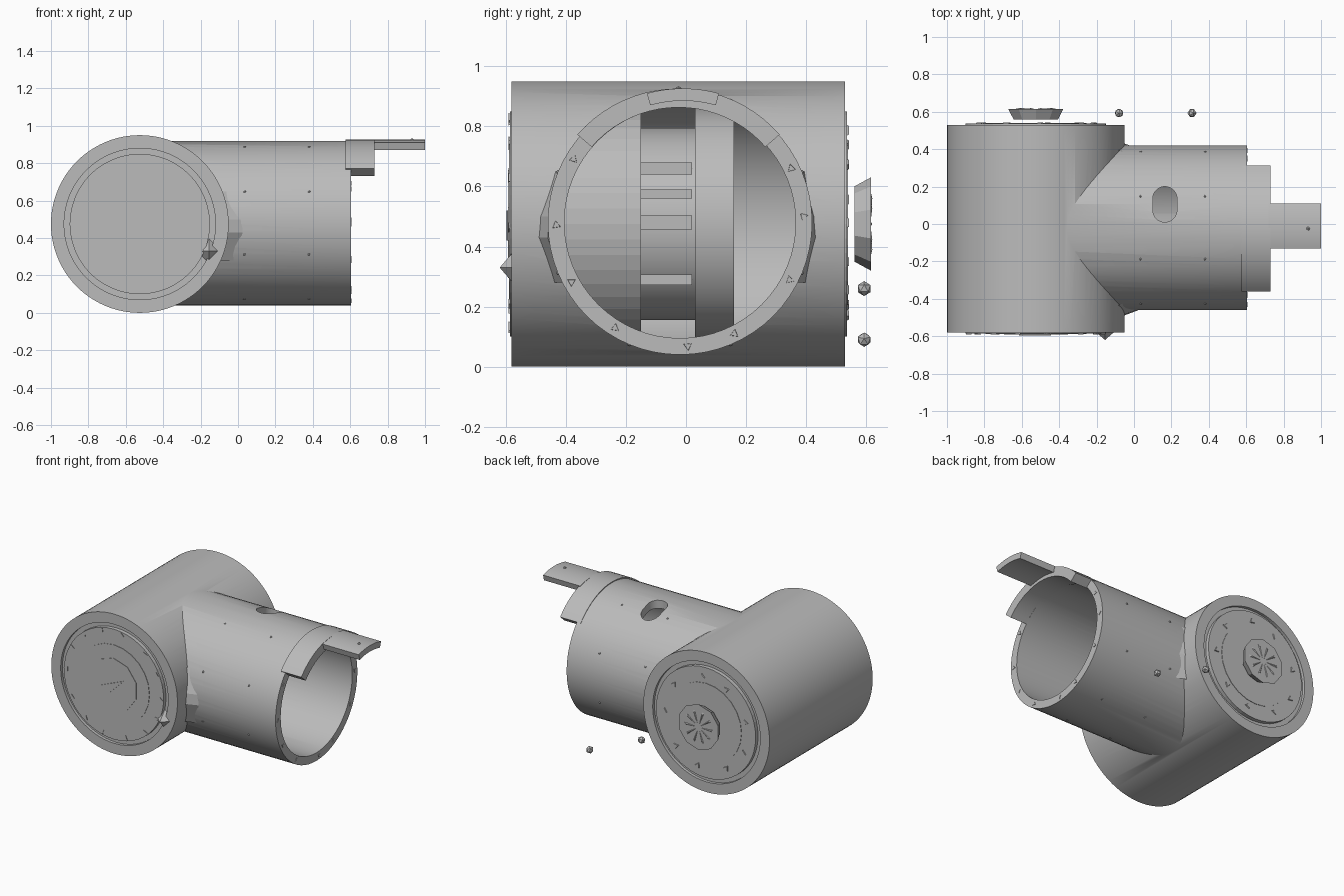
import bpy, bmesh, math, random
from math import sin, cos, pi, radians
from mathutils import Matrix, Vector

random.seed(4)
cube = bpy.data.objects.get("Cube")
if cube:
    bpy.data.objects.remove(cube)

grey = bpy.data.materials.new("plain grey")
grey.use_nodes = True
grey.diffuse_color = (0.5, 0.5, 0.5, 1)
grey.node_tree.nodes["Principled BSDF"].inputs["Base Color"].default_value = (0.5, 0.5, 0.5, 1)

DX, DZ = -0.525, 0.475      # drum axis
PY, PZ = -0.02, 0.48        # pipe axis
AXIS = {"x": Matrix.Rotation(pi / 2, 4, "Y"),
        "y": Matrix.Rotation(-pi / 2, 4, "X"),
        "z": Matrix.Identity(4)}


def finish(name, bm):
    bmesh.ops.recalc_face_normals(bm, faces=bm.faces)
    me = bpy.data.meshes.new(name)
    bm.to_mesh(me)
    bm.free()
    me.materials.append(grey)
    ob = bpy.data.objects.new(name, me)
    bpy.context.collection.objects.link(ob)
    return ob


def add_cone(bm, axis, centre, depth, r1, r2, sides=64):
    """Cone or cylinder; r1 is the end at the lower coordinate."""
    bmesh.ops.create_cone(bm, cap_ends=True, segments=sides, radius1=r1, radius2=r2,
                          depth=depth, matrix=Matrix.Translation(centre) @ AXIS[axis])


def drum_disc(name, y0, y1, r, sides=64, r2=None):
    bm = bmesh.new()
    add_cone(bm, "y", (DX, (y0 + y1) / 2, DZ), y1 - y0, r, r2 or r, sides)
    return finish(name, bm)


def pipe_disc(name, x0, x1, r):
    bm = bmesh.new()
    add_cone(bm, "x", ((x0 + x1) / 2, PY, PZ), x1 - x0, r, r)
    return finish(name, bm)


def combine(target, tool, op):
    mod = target.modifiers.new(op, "BOOLEAN")
    mod.operation, mod.solver, mod.object = op, "EXACT", tool
    bpy.context.view_layer.objects.active = target
    bpy.ops.object.modifier_apply(modifier=mod.name)
    bpy.data.objects.remove(tool)


def smooth(ob):
    bpy.ops.object.select_all(action="DESELECT")
    ob.select_set(True)
    bpy.context.view_layer.objects.active = ob
    bpy.ops.object.shade_smooth_by_angle(angle=radians(30))


def prism(name, outline, vec):
    """Extrude a closed outline along a vector."""
    bm = bmesh.new()
    face = bm.faces.new([bm.verts.new(p) for p in outline])
    out = bmesh.ops.extrude_face_region(bm, geom=[face])
    bmesh.ops.translate(bm, vec=vec, verts=[v for v in out["geom"] if isinstance(v, bmesh.types.BMVert)])
    return finish(name, bm)


def arc_plate(name, x0, x1, r0, r1, half, yc):
    """Curved strip that follows the pipe wall."""
    angles = [radians(half * (i / 10 - 1)) for i in range(21)]
    outer = [(x0, yc + r1 * sin(a), PZ + r1 * cos(a)) for a in angles]
    inner = [(x0, yc + r0 * sin(a), PZ + r0 * cos(a)) for a in reversed(angles)]
    ob = prism(name, outer + inner, (x1 - x0, 0, 0))
    smooth(ob)
    return ob


# Hollow drum with a hollow pipe running into its side
body = drum_disc("drum_and_pipe", -0.58, 0.53, 0.475, 96)
combine(body, pipe_disc("pipe", -0.5, 0.605, 0.44), "UNION")
combine(body, drum_disc("drum_hollow", -0.53, 0.48, 0.43, 96), "DIFFERENCE")
combine(body, pipe_disc("pipe_bore", -0.45, 0.7, 0.385), "DIFFERENCE")
for y in (-0.58, 0.53):
    combine(body, drum_disc("end_recess", y - 0.02, y + 0.02, 0.405), "DIFFERENCE")

# Oval hole in the top of the pipe
oval = [(0.165 + 0.065 * cos(a), 0.105 + 0.03 * (1 if sin(a) > 0 else -1) + 0.065 * sin(a), 0.7)
        for a in [2 * pi * (i + 0.5) / 24 for i in range(24)]]
combine(body, prism("oval_cutter", oval, (0, 0, 0.4)), "DIFFERENCE")
smooth(body)

# Stepped end discs
for name, y0, y1, r, sides in (
        ("front_cover", -0.586, -0.54, 0.375, 48), ("front_ring", -0.589, -0.55, 0.27, 24),
        ("front_hub", -0.592, -0.55, 0.18, 10), ("back_cover", 0.49, 0.536, 0.375, 48),
        ("back_ring", 0.49, 0.539, 0.27, 24)):
    drum_disc(name, y0, y1, r, sides)

# Triangular mark on the front hub
prism("front_hub_mark", [(DX - 0.09, -0.592, 0.45), (DX - 0.02, -0.592, 0.42),
                         (DX + 0.08, -0.592, 0.52)], (0, -0.005, 0))

# Loose ten-sided cap behind the drum, with raised spokes
drum_disc("back_cap", 0.56, 0.615, 0.125, 10, 0.155)
bm = bmesh.new()
for i in range(10):
    a = 2 * pi * i / 10
    d, n = Vector((cos(a), 0, sin(a))), Vector((-sin(a), 0, cos(a)))
    mid = Vector((DX, 0.615, DZ))
    low = [bm.verts.new(mid + p) for p in (d * 0.02, d * 0.11 + n * 0.007, d * 0.11 - n * 0.007)]
    tip = bm.verts.new(mid + d * 0.09 + Vector((0, 0.005, 0)))
    bm.faces.new(low)
    for j in range(3):
        bm.faces.new((low[j], low[(j + 1) % 3], tip))
finish("back_cap_spokes", bm)


def chips(name, place, axis, count, size):
    """Ring of small three-sided chips."""
    bm = bmesh.new()
    for i in range(count):
        centre = place(2 * pi * (i + random.uniform(-0.15, 0.15)) / count)
        turn = Matrix.Rotation(random.uniform(0, 2 * pi), 4, "Z")
        bmesh.ops.create_cone(bm, cap_ends=True, segments=3, radius1=size, radius2=size * 0.7,
                              depth=0.012, matrix=Matrix.Translation(centre) @ AXIS[axis] @ turn)
    finish(name, bm)


chips("front_chips", lambda a: (DX + 0.355 * cos(a), -0.585, DZ + 0.355 * sin(a)), "y", 14, 0.02)
chips("back_chips", lambda a: (DX + 0.31 * cos(a), 0.536, DZ + 0.31 * sin(a)), "y", 9, 0.025)
chips("pipe_end_chips", lambda a: (0.602, PY + 0.412 * cos(a), PZ + 0.412 * sin(a)), "x", 12, 0.02)

# Pointed chip on the front rim and loose chips behind
bm = bmesh.new()
add_cone(bm, "y", (-0.155, -0.592, 0.33), 0.056, 0.0, 0.065, 4)
for x, z in ((-0.08, 0.26), (0.31, 0.09)):
    bmesh.ops.create_icosphere(bm, subdivisions=1, radius=0.025,
                               matrix=Matrix.Translation((x, 0.593, z)) @ Matrix.Rotation(x, 4, "Y"))
finish("loose_chips", bm)

# Curved saddle and tongue at the pipe mouth
arc_plate("saddle", 0.575, 0.73, 0.383, 0.446, 49, -0.025)
arc_plate("tongue", 0.72, 1.0, 0.405, 0.446, 15.6, -0.01)

# Small pins around the pipe
bm = bmesh.new()
for x in (0.035, 0.38):
    for i in range(8):
        a = pi * (i + 0.5) / 4
        bmesh.ops.create_icosphere(bm, subdivisions=1, radius=0.008, matrix=Matrix.Translation(
            (x, PY + 0.438 * cos(a), PZ + 0.438 * sin(a))))
bmesh.ops.create_icosphere(bm, subdivisions=1, radius=0.012,
                           matrix=Matrix.Translation((0.93, -0.025, 0.922)))
finish("pins", bm)

# Small fillets where the pipe meets the drum
for name, s, w in (("front_fillet", -1, 0.03), ("back_fillet", 1, 0.012)):
    y = PY + s * 0.42
    prism(name, [(-0.1, y, 0.28), (-0.055, y + s * (w + 0.02), 0.43), (-0.055, y + s * (w + 0.015), 0.5),
                 (-0.1, y, 0.65)], (0.08, -s * 0.03, 0))

# Inner core, partition and ribs seen through the pipe
smooth(drum_disc("core_drum", -0.15, 0.03, 0.32))
smooth(drum_disc("core_flange", 0.03, 0.16, 0.385))
drum_disc("partition", -0.5, -0.15, 0.4, 48)
bm = bmesh.new()
for z, h in ((0.66, 0.04), (0.575, 0.03), (0.48, 0.045), (0.29, 0.035)):
    x = DX + math.sqrt(0.32 ** 2 - (z - DZ) ** 2)
    bmesh.ops.create_cube(bm, size=1, matrix=Matrix.Translation((x, -0.065, z))
                          @ Matrix.Diagonal((0.04, 0.17, h, 1)))
finish("core_ribs", bm)
